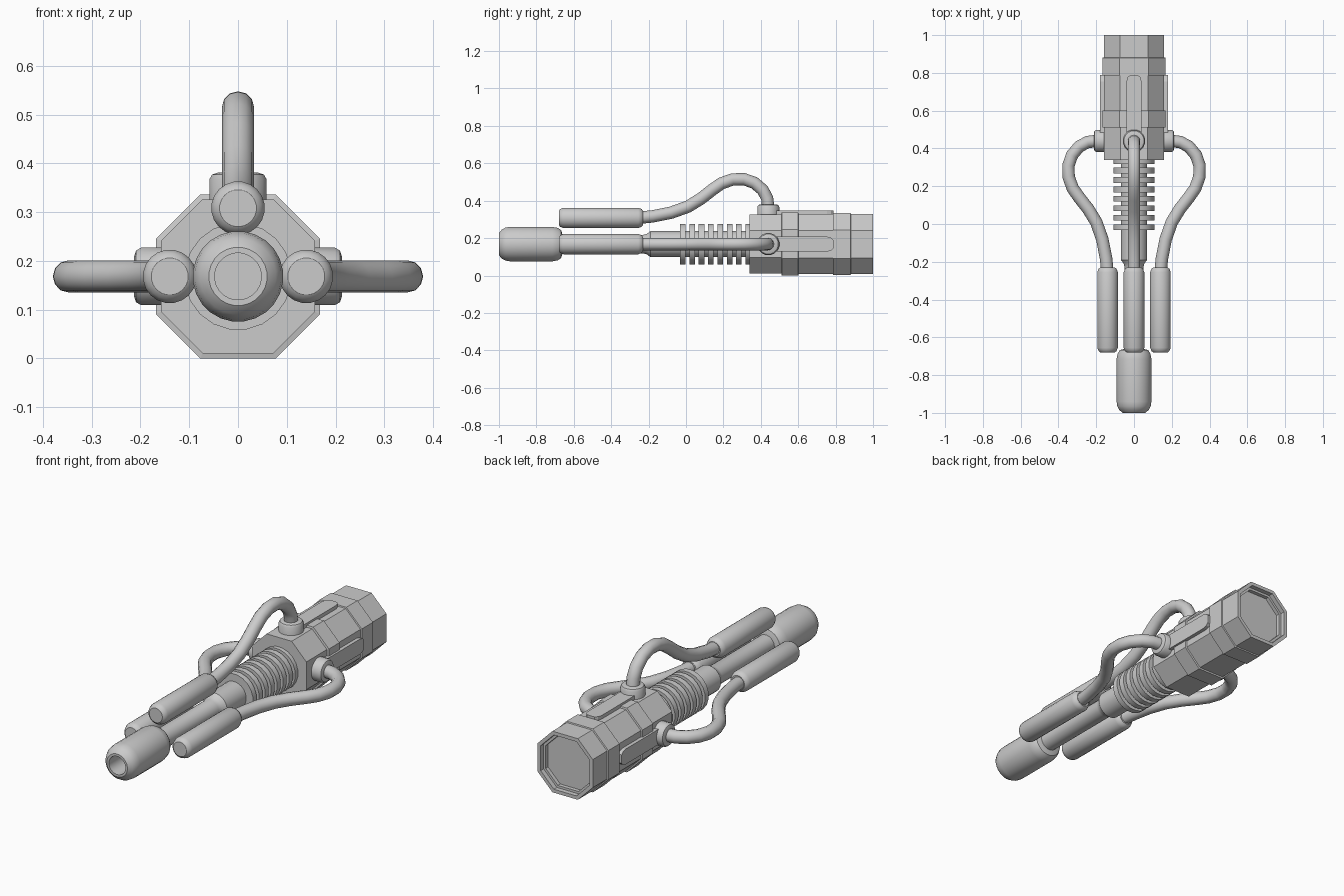
import bpy, bmesh, math

if "Cube" in bpy.data.objects:
    bpy.data.objects.remove(bpy.data.objects["Cube"])

AXIS_Z = 0.168          # height of the long axis
ANGLES = {"top": 0, "right": math.pi / 2, "left": -math.pi / 2}


def circle(n):
    return [(math.cos(2 * math.pi * (i + .5) / n), math.sin(2 * math.pi * (i + .5) / n)) for i in range(n)]


C = 0.46
OCT = [(1, -C), (1, C), (C, 1), (-C, 1), (-1, C), (-1, -C), (-C, -1), (C, -1)]


def finish(bm, name, angle=0, smooth=True):
    bmesh.ops.recalc_face_normals(bm, faces=bm.faces)
    me = bpy.data.meshes.new(name)
    bm.to_mesh(me)
    bm.free()
    ob = bpy.data.objects.new(name, me)
    bpy.context.collection.objects.link(ob)
    ob.location.z = AXIS_Z
    ob.rotation_euler.y = angle
    if smooth:
        shade(ob)
    return ob


def shade(ob):
    bpy.ops.object.select_all(action='DESELECT')
    ob.select_set(True)
    bpy.context.view_layer.objects.active = ob
    bpy.ops.object.shade_smooth_by_angle(angle=math.radians(35))


def loft(name, profile, section, angle=0, smooth=True, place=lambda u, v, t: (u, t, v)):
    """Sweep a section along an axis; profile is a list of (radius, position)."""
    bm = bmesh.new()
    rings = [[bm.verts.new(place(u * r, v * r, t)) for u, v in section] for r, t in profile]
    n = len(section)
    for a, b in zip(rings, rings[1:]):
        for i in range(n):
            bm.faces.new((a[i], a[(i + 1) % n], b[(i + 1) % n], b[i]))
    bm.faces.new(rings[0])
    bm.faces.new(rings[-1])
    return finish(bm, name, angle, smooth)


# Octagonal rear body with stepped bands and recessed end
loft("body", [(.158, .34), (.158, .51), (.168, .512), (.168, .6), (.16, .602), (.16, .785),
              (.166, .787), (.166, .88), (.16, .882), (.16, 1), (.142, 1), (.142, .975),
              (.13, .975), (.13, .955)], OCT, smooth=False)

# Barrel, cooling rings and muzzle
loft("barrel", [(.05, -.7), (.05, -.23), (.055, -.21), (.07, -.19), (.07, .35)], circle(24))
for i in range(8):
    y = -.017 + i * .05
    loft(f"cooling_ring_{i + 1}", [(.11, y - .015), (.11, y + .015)], circle(20))
loft("muzzle", [(.048, -.88), (.048, -1), (.06, -1), (.078, -.985), (.089, -.965), (.093, -.94),
                (.093, -.715), (.087, -.685), (.076, -.668), (.05, -.66)], circle(24))

# Three identical canister, pipe, collar and plate sets around the axis
PATH = [(-.26, .14), (-.18, .148), (-.08, .168), (.01, .2), (.08, .243), (.14, .29), (.19, .325),
        (.25, .346), (.31, .347), (.365, .328), (.41, .29), (.434, .245), (.44, .19)]
for side, ang in ANGLES.items():
    loft(f"{side}_canister", [(.038, -.68), (.048, -.673), (.055, -.655), (.055, -.255),
                              (.048, -.237), (.038, -.23)], circle(20), ang,
         place=lambda u, v, t: (u, t, v + .14))
    loft(f"{side}_collar", [(.06, .14), (.06, .199), (.054, .209), (.042, .213)], circle(16), ang,
         place=lambda u, v, t: (u, v + .44, t))

    # Raised plate with clipped rear corners
    outline = [(-.04, .44), (.04, .44), (.04, .755), (.034, .776), (.022, .788),
               (-.022, .788), (-.034, .776), (-.04, .755)]
    bm = bmesh.new()
    face = bm.faces.new([bm.verts.new((x, y, .14)) for x, y in outline])
    ext = bmesh.ops.extrude_face_region(bm, geom=[face], use_keep_orig=True)
    bmesh.ops.translate(bm, vec=(0, 0, .039),
                        verts=[g for g in ext["geom"] if isinstance(g, bmesh.types.BMVert)])
    finish(bm, f"{side}_plate", ang, smooth=False)

    # Bent feed pipe
    cu = bpy.data.curves.new(f"{side}_pipe", 'CURVE')
    cu.dimensions = '3D'
    cu.bevel_depth = .033
    cu.bevel_resolution = 4
    cu.use_fill_caps = True
    sp = cu.splines.new('POLY')
    sp.points.add(len(PATH) - 1)
    for p, (y, r) in zip(sp.points, PATH):
        p.co = (0, y, r, 1)
    pipe = bpy.data.objects.new(f"{side}_pipe", cu)
    bpy.context.collection.objects.link(pipe)
    pipe.location.z = AXIS_Z
    pipe.rotation_euler.y = ang
    bpy.ops.object.select_all(action='DESELECT')
    pipe.select_set(True)
    bpy.context.view_layer.objects.active = pipe
    bpy.ops.object.convert(target='MESH')
    shade(bpy.context.view_layer.objects.active)
